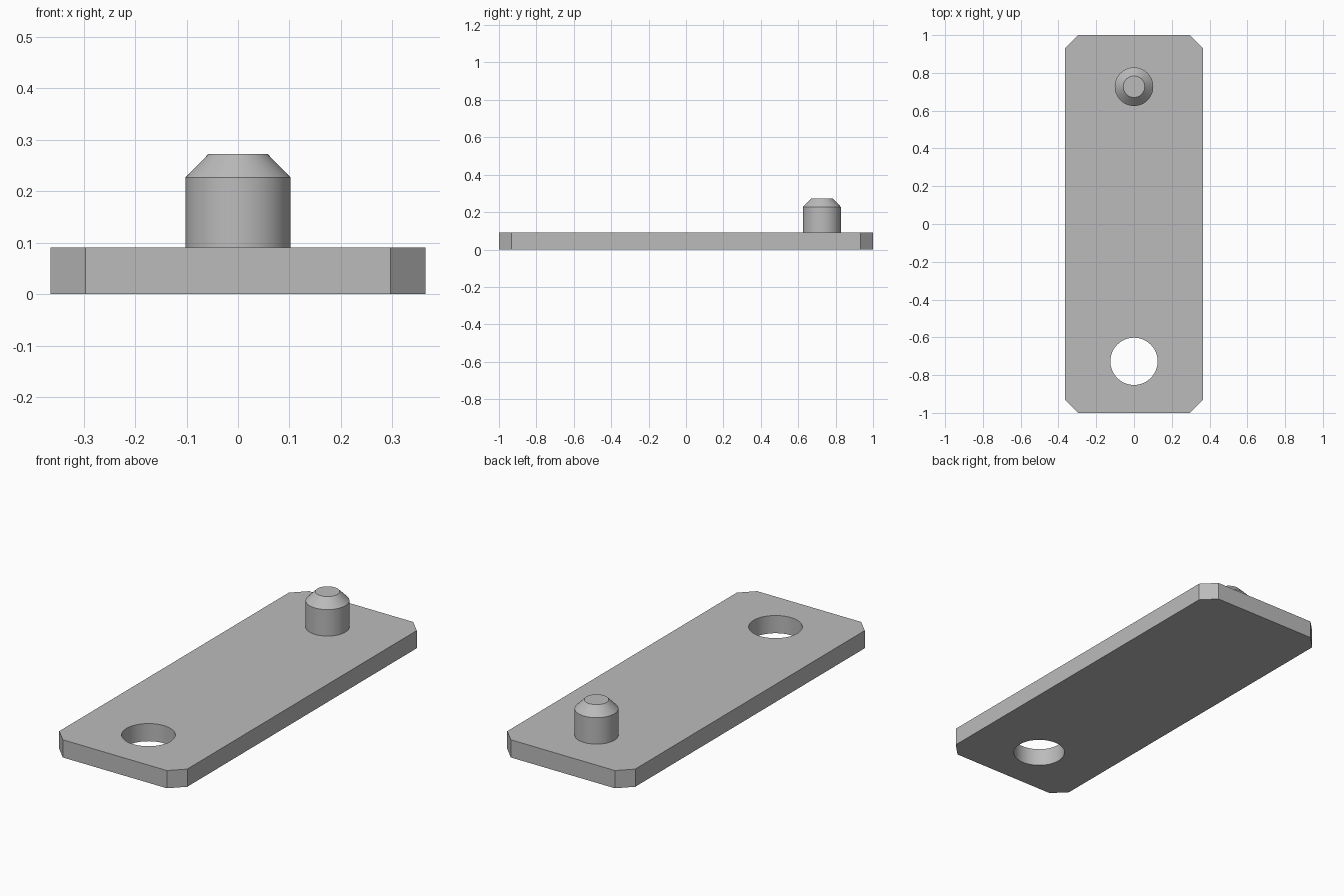
import bpy, bmesh, math

if "Cube" in bpy.data.objects:
    bpy.data.objects.remove(bpy.data.objects["Cube"], do_unlink=True)

HALF_W, HALF_L, THICK, CORNER = 0.364, 1.0, 0.091, 0.068
CENTRE_Y = 0.727          # distance of pin and hole from the middle
HOLE_R, PIN_R, PIN_TIP_R = 0.125, 0.102, 0.057
PIN_SHOULDER, PIN_TOP = 0.227, 0.273
SIDES = 64

grey = bpy.data.materials.new("plain grey")
grey.use_nodes = True
colour = (0.5, 0.5, 0.5, 1)
grey.diffuse_color = colour
grey.node_tree.nodes["Principled BSDF"].inputs["Base Color"].default_value = colour


def finish(name, bm):
    """Turn a bmesh into a named grey object."""
    bmesh.ops.recalc_face_normals(bm, faces=bm.faces)
    mesh = bpy.data.meshes.new(name)
    bm.to_mesh(mesh)
    bm.free()
    mesh.materials.append(grey)
    obj = bpy.data.objects.new(name, mesh)
    bpy.context.collection.objects.link(obj)
    return obj


def turned(name, y, profile):
    """Solid of stacked rings from (radius, z) pairs, capped at both ends."""
    bm = bmesh.new()
    rings = []
    for r, z in profile:
        angles = [2 * math.pi * i / SIDES for i in range(SIDES)]
        rings.append([bm.verts.new((r * math.cos(a), y + r * math.sin(a), z)) for a in angles])
    for low, high in zip(rings, rings[1:]):
        for i in range(SIDES):
            j = (i + 1) % SIDES
            bm.faces.new((low[i], low[j], high[j], high[i]))
    bm.faces.new(rings[0][::-1])
    bm.faces.new(rings[-1])
    return finish(name, bm)


def smooth(obj):
    bpy.ops.object.select_all(action="DESELECT")
    obj.select_set(True)
    bpy.context.view_layer.objects.active = obj
    bpy.ops.object.shade_smooth_by_angle(angle=math.radians(30))


# Plate with four clipped corners
bm = bmesh.new()
outline = []
for sx, sy in ((1, 1), (-1, 1), (-1, -1), (1, -1)):
    pair = [(sx * HALF_W, sy * (HALF_L - CORNER)), (sx * (HALF_W - CORNER), sy * HALF_L)]
    outline += pair if sx * sy > 0 else pair[::-1]
base = bm.faces.new([bm.verts.new((x, y, 0)) for x, y in outline])
top = bmesh.ops.extrude_face_region(bm, geom=[base])["geom"]
bmesh.ops.translate(bm, vec=(0, 0, THICK), verts=[v for v in top if isinstance(v, bmesh.types.BMVert)])
plate = finish("plate", bm)

# Round through hole at the front end
cutter = turned("hole_cutter", -CENTRE_Y, [(HOLE_R, -THICK), (HOLE_R, 2 * THICK)])
cutter.hide_render = True
cut = plate.modifiers.new("hole", "BOOLEAN")
cut.operation = "DIFFERENCE"
cut.solver = "EXACT"
cut.object = cutter
bpy.context.view_layer.objects.active = plate
bpy.ops.object.modifier_apply(modifier=cut.name)
bpy.data.objects.remove(cutter, do_unlink=True)
smooth(plate)

# Pin with a bevelled tip at the back end, slightly sunk into the plate
pin = turned("pin", CENTRE_Y, [(PIN_R, THICK / 2), (PIN_R, PIN_SHOULDER),
                               (PIN_TIP_R, PIN_TOP)])
smooth(pin)
